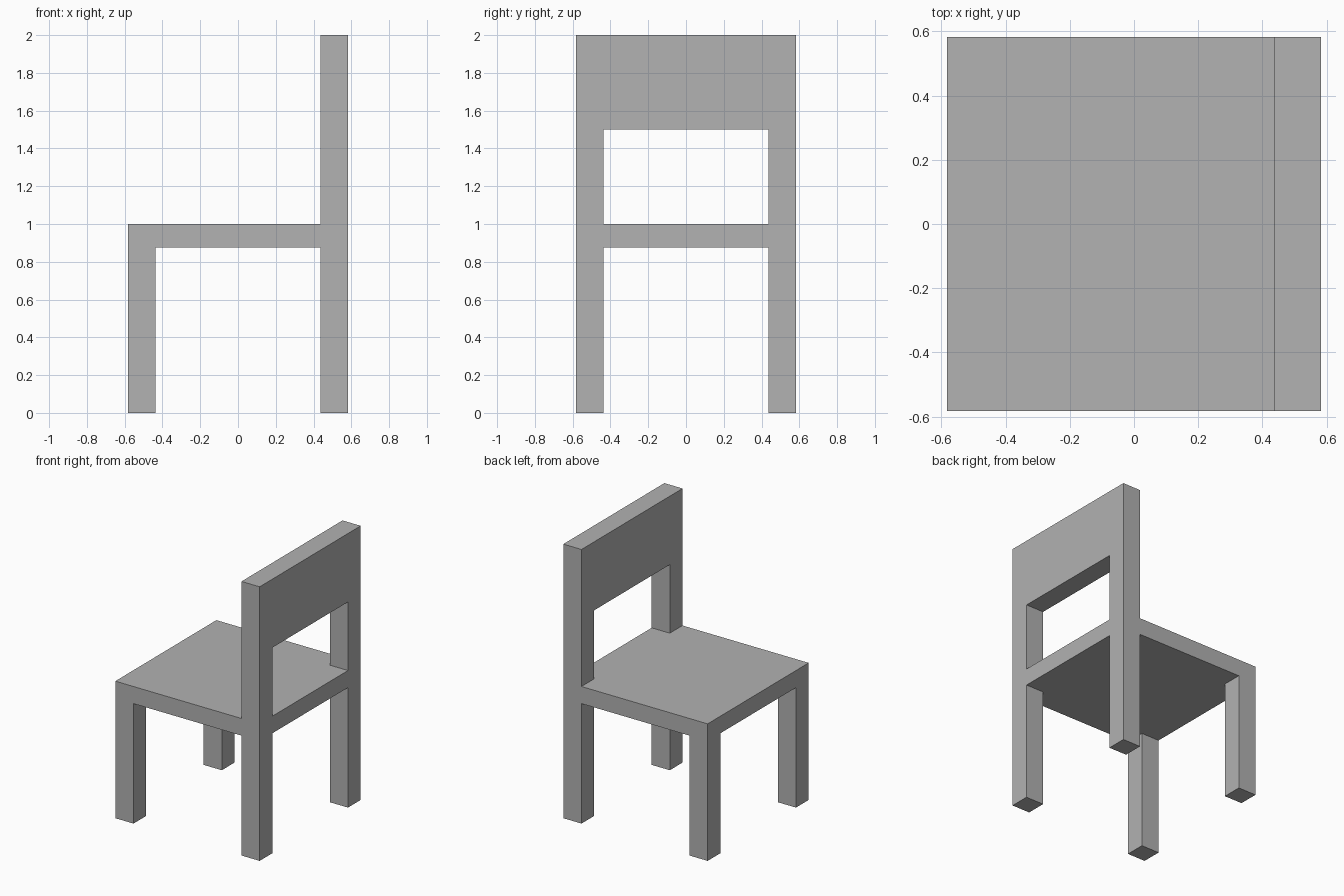
import bpy

cube = bpy.data.objects.get("Cube")
if cube:
    bpy.data.objects.remove(cube, do_unlink=True)

# Single flat grey
grey = bpy.data.materials.new("plain_grey")
grey.use_nodes = True
colour = (0.445, 0.445, 0.445, 1)
grey.diffuse_color = colour
for node in grey.node_tree.nodes:
    if node.type == 'BSDF_PRINCIPLED':
        node.inputs["Base Color"].default_value = colour

OUTER = 0.5825       # half width of the chair
INNER = 0.436        # inner faces of the legs
SEAT_LOW, SEAT_TOP = 0.875, 1.0
BACK_LOW, TOP = 1.5, 2.0


def box(name, low, high):
    """Box spanning two opposite corners."""
    centre = [(a + b) / 2 for a, b in zip(low, high)]
    size = [b - a for a, b in zip(low, high)]
    bpy.ops.mesh.primitive_cube_add(size=1, location=centre)
    obj = bpy.context.object
    obj.name = name
    obj.scale = size
    bpy.ops.object.transform_apply(location=False, rotation=False, scale=True)
    obj.data.materials.append(grey)
    return obj


# Seat slab, running up to the back posts
box("seat", (-OUTER, -OUTER, SEAT_LOW), (INNER, OUTER, SEAT_TOP))

# Legs: short ones under the seat, tall posts carrying the backrest
for side, y0, y1 in (("a", -OUTER, -INNER), ("b", INNER, OUTER)):
    box("short_leg_" + side, (-OUTER, y0, 0), (-INNER, y1, SEAT_LOW))
    box("back_post_" + side, (INNER, y0, 0), (OUTER, y1, TOP))

# Seat rail and backrest panel between the posts
box("seat_rail", (INNER, -INNER, SEAT_LOW), (OUTER, INNER, SEAT_TOP))
box("backrest", (INNER, -INNER, BACK_LOW), (OUTER, INNER, TOP))
